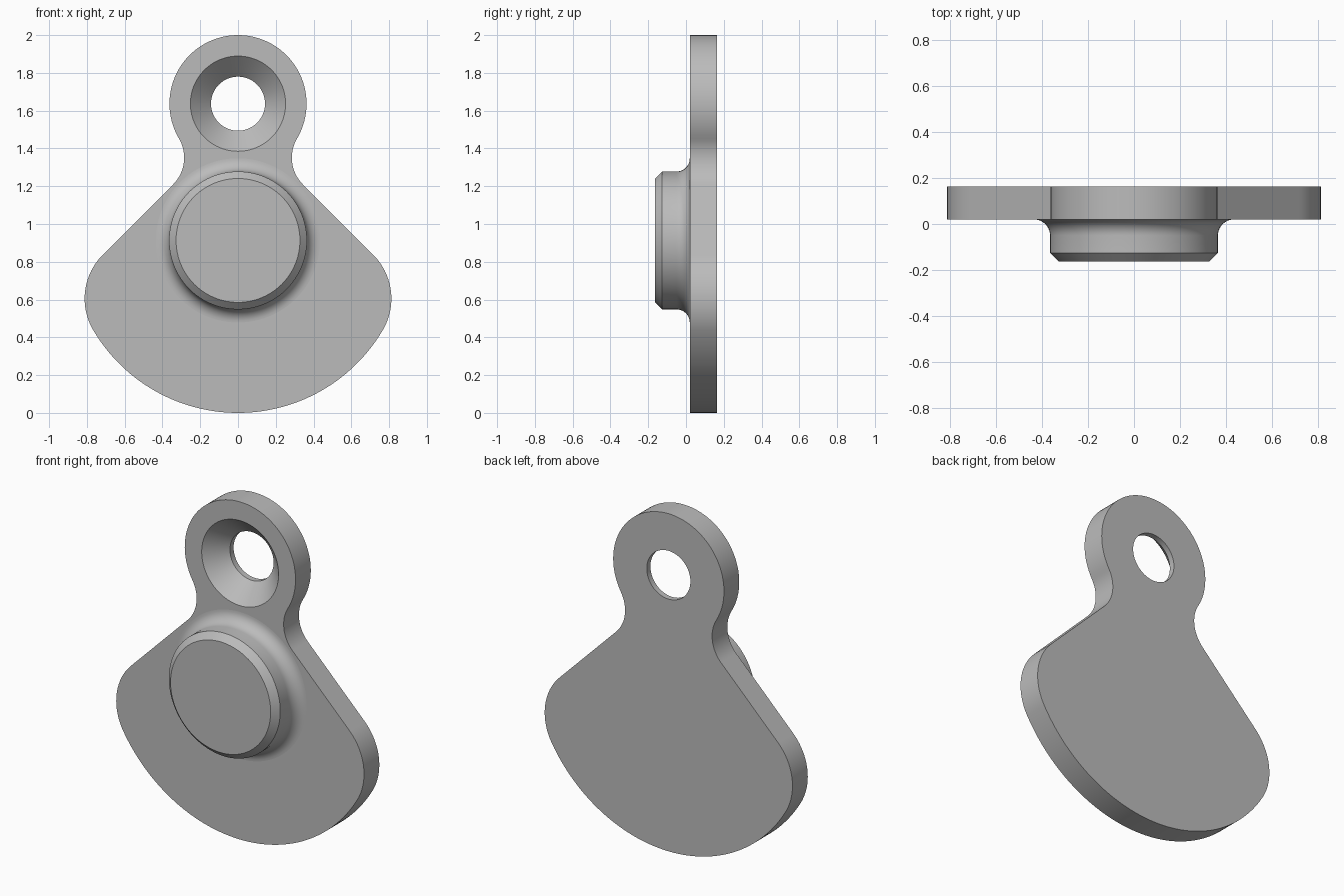
import bpy
import bmesh
from math import sin, cos, radians, pi
from mathutils import Matrix

cube = bpy.data.objects.get("Cube")
if cube:
    bpy.data.objects.remove(cube, do_unlink=True)

grey = bpy.data.materials.new("plain_grey")
grey.use_nodes = True
grey.diffuse_color = (0.5, 0.5, 0.5, 1)
grey.node_tree.nodes["Principled BSDF"].inputs["Base Color"].default_value = (0.5, 0.5, 0.5, 1)

FRONT, BACK = 0.02, 0.163
EYE_Z, BOSS_Z = 1.637, 0.913


def arc(cx, cz, r, start, end, steps):
    """Points on an arc, angles in degrees."""
    angles = [radians(start + (end - start) * i / steps) for i in range(steps + 1)]
    return [(cx + r * cos(a), cz + r * sin(a)) for a in angles]


def finish(bm, name):
    bmesh.ops.remove_doubles(bm, verts=bm.verts, dist=1e-5)
    bmesh.ops.recalc_face_normals(bm, faces=bm.faces)
    mesh = bpy.data.meshes.new(name)
    bm.to_mesh(mesh)
    bm.free()
    mesh.materials.append(grey)
    obj = bpy.data.objects.new(name, mesh)
    bpy.context.collection.objects.link(obj)
    return obj


def activate(obj):
    bpy.ops.object.select_all(action="DESELECT")
    obj.select_set(True)
    bpy.context.view_layer.objects.active = obj


def turned(name, profile, z, segments=96):
    """Closed solid turned around a front-to-back axis; profile is (radius, y)."""
    bm = bmesh.new()
    rings = []
    for r, y in profile:
        turns = [2 * pi * i / segments for i in range(segments)]
        rings.append([bm.verts.new((r * cos(a), y, z + r * sin(a))) for a in turns])
    for a, b in zip(rings, rings[1:]):
        for i in range(segments):
            j = (i + 1) % segments
            bm.faces.new((a[i], a[j], b[j], b[i]))
    bm.faces.new(rings[0])
    bm.faces.new(rings[-1])
    return finish(bm, name)


# Plate outline: right half of tangent arcs, mirrored to the other side
half = arc(0, 0.8895, 0.8895, -90, -30.5, 28)
half += arc(0.4835, 0.605, 0.3285, -30.5, 45, 20)
half += arc(0.485, 1.351, 0.2, 225, 149.5, 16)
half += arc(0, EYE_Z, 0.363, -30.5, 90, 32)
outline = half + [(-x, z) for x, z in reversed(half[1:-1])]

bm = bmesh.new()
face = bm.faces.new([bm.verts.new((x, FRONT, z)) for x, z in outline])
bmesh.ops.remove_doubles(bm, verts=bm.verts, dist=0.003)
extruded = bmesh.ops.extrude_face_region(bm, geom=list(bm.faces), use_keep_orig=True)
moved = [v for v in extruded["geom"] if isinstance(v, bmesh.types.BMVert)]
bmesh.ops.transform(bm, matrix=Matrix.Translation((0, BACK - FRONT, 0)), verts=moved)
plate = finish(bm, "plate")

# Countersunk hole
cutter = turned("hole_cutter", [(0.272, FRONT - 0.02), (0.143, FRONT + 0.109),
                                (0.143, BACK + 0.05)], EYE_Z)
cutter.hide_render = True
cut = plate.modifiers.new("countersink", "BOOLEAN")
cut.operation = "DIFFERENCE"
cut.solver = "EXACT"
cut.object = cutter
activate(plate)
bpy.ops.object.modifier_apply(modifier=cut.name)
bpy.data.objects.remove(cutter, do_unlink=True)

# Round boss with a chamfered rim and a filleted foot
fillet = arc(0.435, FRONT - 0.07, 0.07, 180, 90, 10)
boss = turned("boss", [(0.328, -0.163), (0.365, -0.126)] + fillet
              + [(0.435, FRONT + 0.02)], BOSS_Z)

for obj in (plate, boss):
    activate(obj)
    bpy.ops.object.shade_smooth_by_angle(angle=radians(25))
